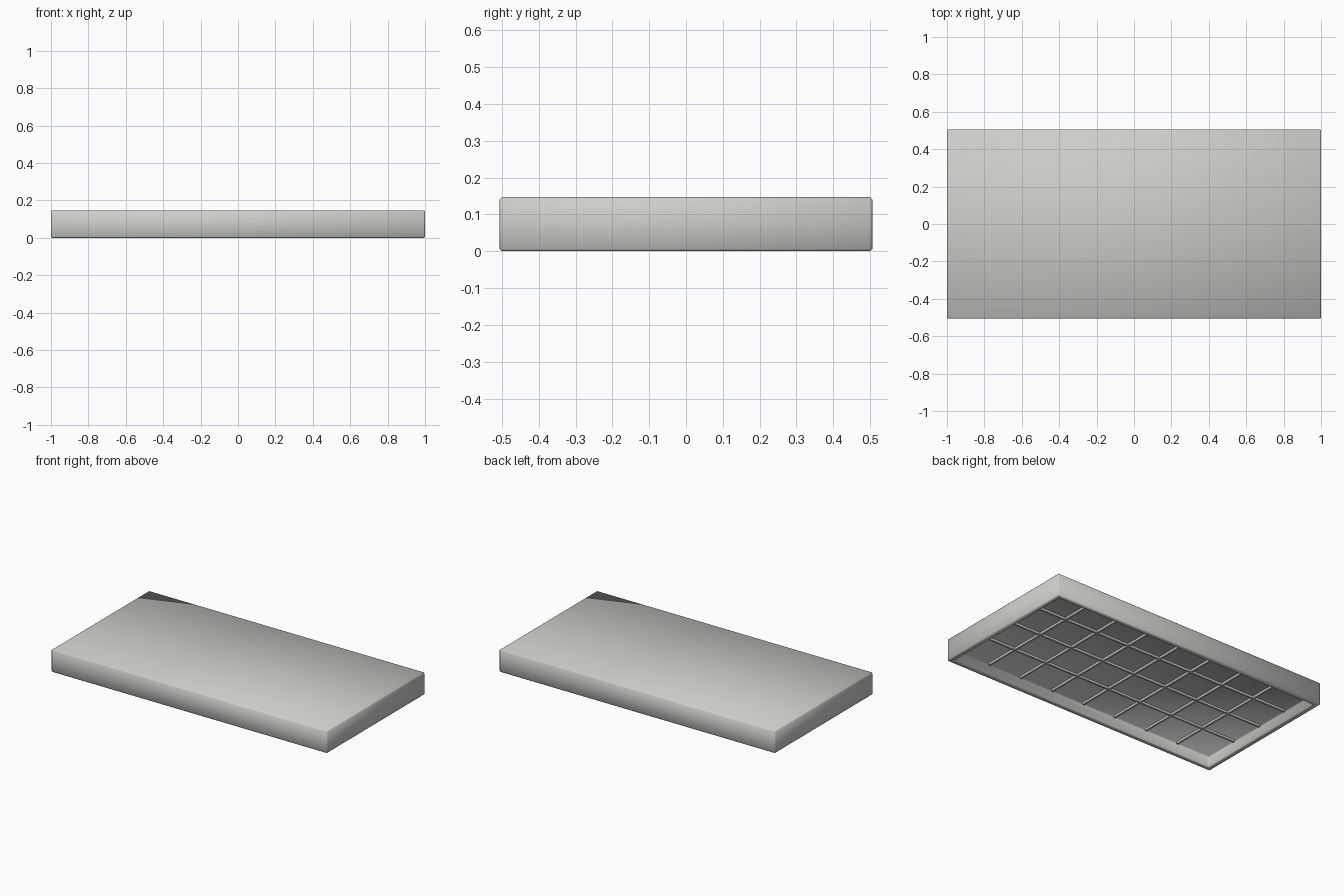
import bpy, bmesh
from mathutils import Matrix, Vector

cube = bpy.data.objects.get("Cube")
if cube:
    bpy.data.objects.remove(cube, do_unlink=True)

LENGTH, DEPTH, HEIGHT = 2.0, 1.012, 0.147
RIM, FLOOR_Z = 0.046, 0.07
COLUMNS, ROWS = 8, 4

grey = bpy.data.materials.new("light_warm_grey")
colour = (0.62, 0.62, 0.595, 1)
grey.diffuse_color = colour
grey.use_nodes = True
grey.node_tree.nodes["Principled BSDF"].inputs["Base Color"].default_value = colour


def add_box(bm, size, centre):
    matrix = Matrix.Translation(centre) @ Matrix.Diagonal((*size, 1))
    return bmesh.ops.create_cube(bm, size=1, matrix=matrix)


def finish(bm, name, smooth):
    for face in bm.faces:
        face.smooth = smooth
    mesh = bpy.data.meshes.new(name)
    bm.to_mesh(mesh)
    bm.free()
    mesh.materials.append(grey)
    obj = bpy.data.objects.new(name, mesh)
    bpy.context.collection.objects.link(obj)
    return obj


# Tile shell: a slab hollowed from below, with softly chamfered edges
bm = bmesh.new()
add_box(bm, (LENGTH, DEPTH, HEIGHT), (0, 0, HEIGHT / 2))
bm.normal_update()
underside = min(bm.faces, key=lambda f: f.normal.z)
bmesh.ops.inset_region(bm, faces=[underside], thickness=RIM)
recess = bmesh.ops.extrude_discrete_faces(bm, faces=[underside])["faces"][0]
bmesh.ops.translate(bm, verts=recess.verts, vec=Vector((0, 0, FLOOR_Z)))
bm.normal_update()
sharp = [e for e in bm.edges if e.calc_face_angle(0) > 1]
bmesh.ops.bevel(bm, geom=sharp, offset=0.006, segments=1, affect="EDGES")
finish(bm, "tile_shell", True)

# Grid of thin ribs under the tile
inner_x, inner_y = LENGTH - 2 * RIM, DEPTH - 2 * RIM
rib_width, rib_height = 0.012, 0.016
rib_z = FLOOR_Z - rib_height / 2 + 0.002


def ribs(name, count, span, size, axis):
    bm = bmesh.new()
    for i in range(1, count):
        centre = Vector((0, 0, rib_z))
        centre[axis] = span * (i / count - 0.5)
        add_box(bm, size, centre)
    finish(bm, name, False)


ribs("cross_ribs", COLUMNS, inner_x, (rib_width, inner_y, rib_height), 0)
ribs("long_ribs", ROWS, inner_y, (inner_x, rib_width, rib_height), 1)
